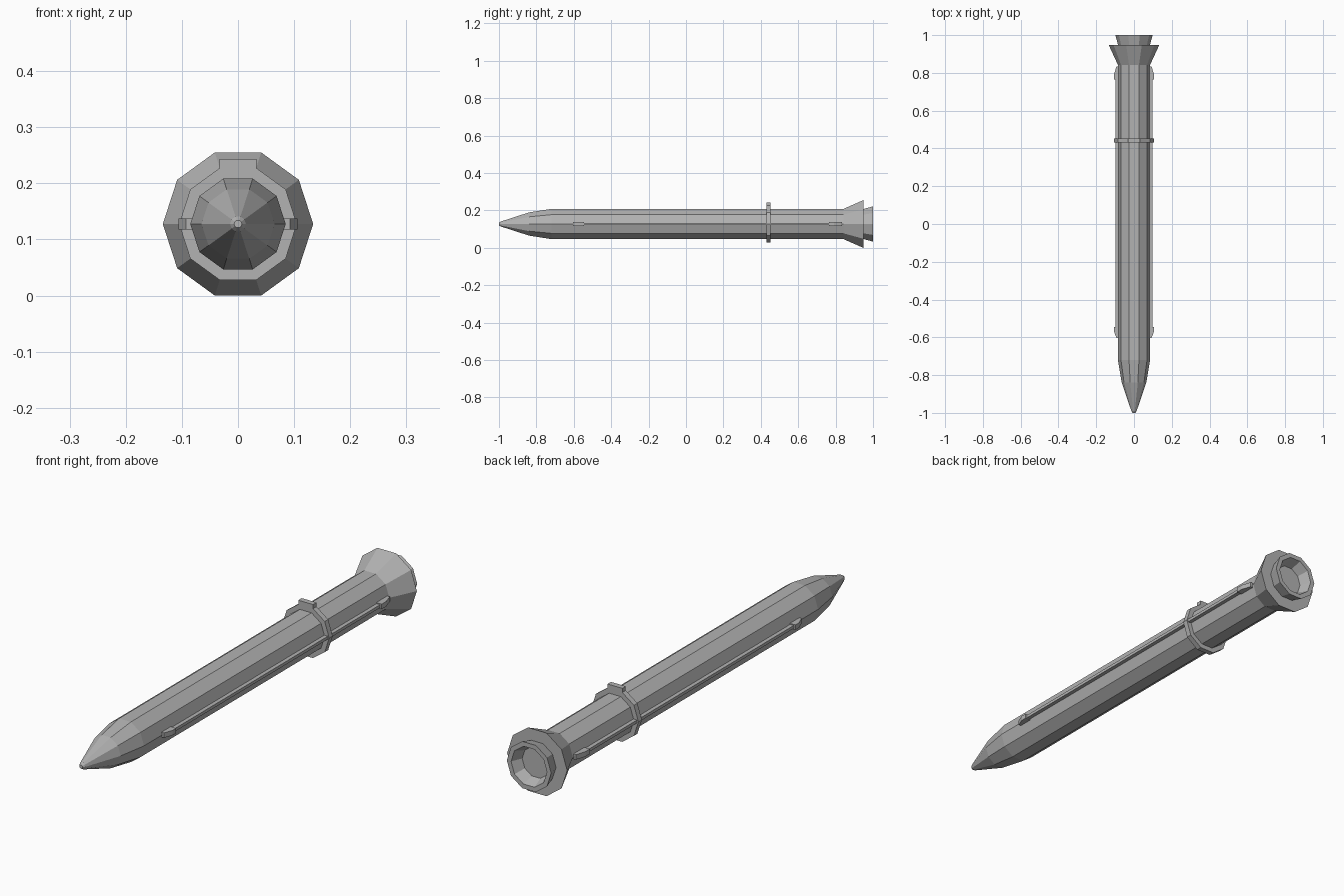
import bpy
import bmesh
from math import cos, sin, pi

SIDES = 10
AXIS_Z = 0.1275

cube = bpy.data.objects.get("Cube")
if cube:
    bpy.data.objects.remove(cube, do_unlink=True)

grey = bpy.data.materials.new("plain_grey")
grey.use_nodes = True
grey.diffuse_color = (0.45, 0.45, 0.45, 1)
grey.node_tree.nodes["Principled BSDF"].inputs["Base Color"].default_value = (0.45, 0.45, 0.45, 1)


def finish(name, bm):
    bmesh.ops.recalc_face_normals(bm, faces=bm.faces)
    mesh = bpy.data.meshes.new(name)
    bm.to_mesh(mesh)
    bm.free()
    mesh.materials.append(grey)
    obj = bpy.data.objects.new(name, mesh)
    obj.location.z = AXIS_Z
    bpy.context.collection.objects.link(obj)
    return obj


def lathe(name, profile, closed=False):
    """Turn (y, radius) points around the long axis; cap the ends or join them."""
    bm = bmesh.new()
    angles = [2 * pi * i / SIDES for i in range(SIDES)]
    rings = [[bm.verts.new((r * cos(a), y, r * sin(a))) for a in angles] for y, r in profile]
    pairs = list(zip(rings, rings[1:]))
    if closed:
        pairs.append((rings[-1], rings[0]))
    else:
        bm.faces.new(rings[0])
        bm.faces.new(rings[-1])
    for a, b in pairs:
        for i in range(SIDES):
            j = (i + 1) % SIDES
            bm.faces.new((a[i], a[j], b[j], b[i]))
    return finish(name, bm)


def prism(name, outline, half_height):
    """Extrude an (x, y) outline evenly above and below the axis."""
    bm = bmesh.new()
    face = bm.faces.new([bm.verts.new((x, y, -half_height)) for x, y in outline])
    top = bmesh.ops.extrude_face_region(bm, geom=[face])["geom"]
    verts = [v for v in top if isinstance(v, bmesh.types.BMVert)]
    bmesh.ops.translate(bm, verts=verts, vec=(0, 0, 2 * half_height))
    return finish(name, bm)


# Main tube with the faceted nose
lathe("body", [(-1, 0.007), (-0.99, 0.014), (-0.84, 0.065), (-0.72, 0.085), (0.86, 0.085)])

# Flared tail and hollow nozzle
lathe("tail_flare", [(0.842, 0.085), (0.948, 0.134)])
lathe("nozzle", [(0.94, 0.082), (1, 0.099), (1, 0.08), (0.955, 0.062)])

# Clamp band with its raised top tab
lathe("clamp_band", [(0.431, 0.08), (0.431, 0.105), (0.453, 0.105), (0.453, 0.08)], closed=True)
tab = prism("clamp_tab", [(-0.033, 0.431), (0.033, 0.431), (0.033, 0.453), (-0.033, 0.453)], 0.01)
tab.location.z = AXIS_Z + 0.106

# Side rails with a tapered lug at each end
for side, s in (("left", 1), ("right", -1)):
    prism(side + "_rail",
          [(s * x, y) for x, y in ((0.075, -0.58), (0.099, -0.58), (0.099, 0.8), (0.075, 0.8))], 0.006)
    for end, tip, root in (("front", -0.604, -0.545), ("rear", 0.834, 0.764)):
        shoulder = tip + (root - tip) * 0.6
        outline = [(0.075, tip), (0.093, tip), (0.106, shoulder), (0.106, root), (0.075, root)]
        prism(side + "_" + end + "_lug", [(s * x, y) for x, y in outline], 0.01)
